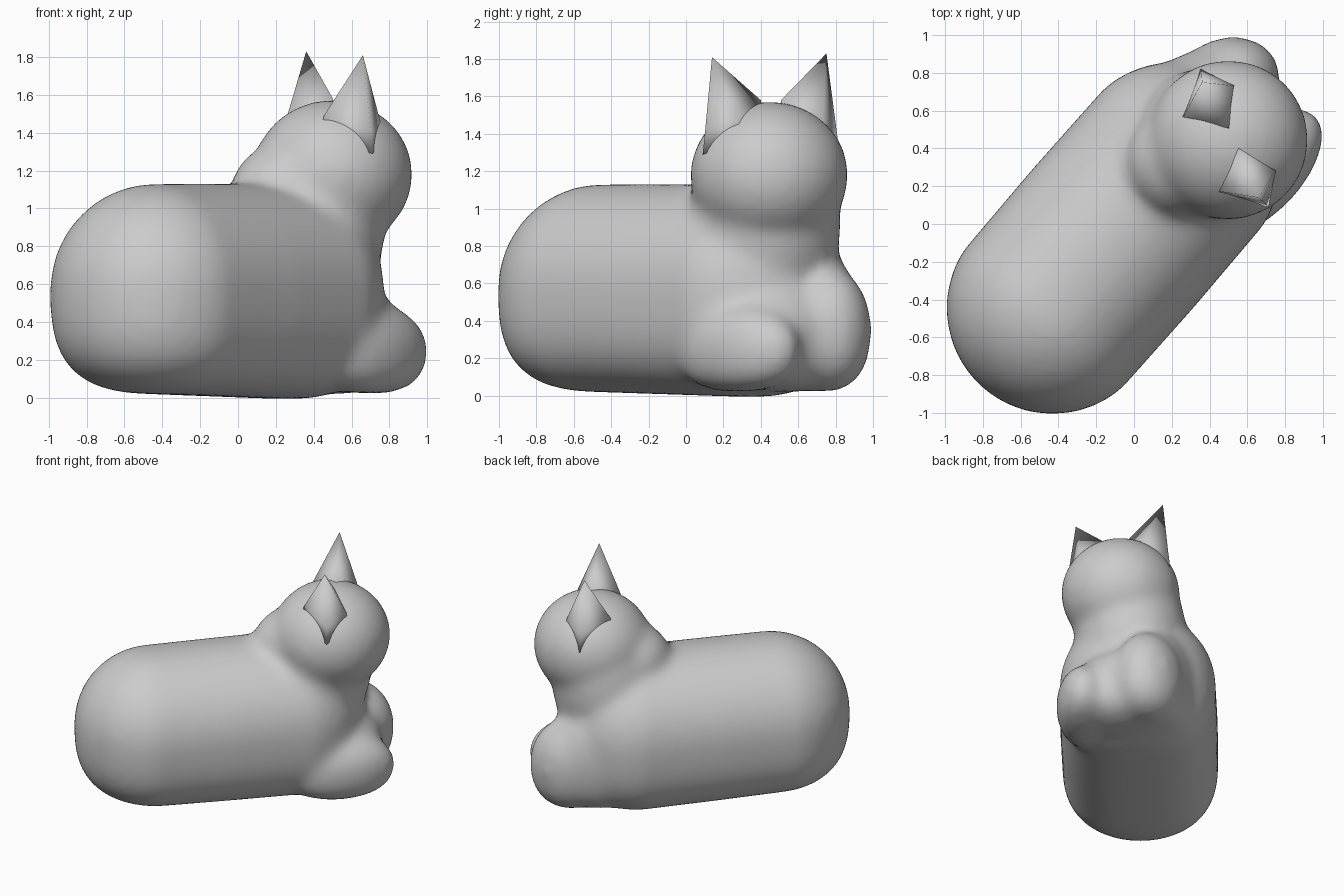
import bpy, bmesh, math
from mathutils import Vector, Matrix

if "Cube" in bpy.data.objects:
    bpy.data.objects.remove(bpy.data.objects["Cube"])

AXIS = math.atan2(0.755, 0.656)      # heading of the long body in plan


def blob(name, loc, radii, yaw=0.0, stretch=0.0, power_low=2.0, slope=0.0):
    """Ellipsoid, optionally stretched to a capsule, with a squarer underside."""
    bm = bmesh.new()
    bmesh.ops.create_uvsphere(bm, u_segments=40, v_segments=24, radius=1)
    for v in bm.verts:
        x, y, z = v.co
        p = power_low if z < 0 else 2.0
        k = (math.hypot(x, y) ** p + abs(z) ** p) ** (-1 / p)
        x, y, z = x * k, y * k, z * k
        sx = 0 if abs(x) < 1e-4 else math.copysign(stretch, x)
        px = x * radii[0] + sx
        v.co = (px, y * radii[1], z * radii[2] + (slope * px if z < 0 else 0) * abs(z))
    bm.transform(Matrix.Translation(loc) @ Matrix.Rotation(yaw, 4, 'Z'))
    me = bpy.data.meshes.new(name)
    bm.to_mesh(me)
    bm.free()
    ob = bpy.data.objects.new(name, me)
    bpy.context.collection.objects.link(ob)
    return ob


# Long loaf-shaped body with rounded ends
body = blob("body", (-0.11, -0.075, 0.57), (0.563, 0.563, 0.563), AXIS,
            stretch=0.49, power_low=2.9, slope=-0.025)
body.data.transform(Matrix.Translation((0, 0, 0)))
# Head, neck and nape
head = blob("head", (0.5, 0.445, 1.18), (0.425, 0.425, 0.395))
neck = blob("neck", (0.39, 0.42, 0.92), (0.39, 0.41, 0.52))
nape = blob("nape", (0.25, 0.33, 1.09), (0.29, 0.29, 0.26))
# Tucked front paws, left forearm and the low chest between them
right_paw = blob("right_paw", (0.70, 0.28, 0.26), (0.40, 0.2, 0.24), AXIS, power_low=2.6)
left_paw = blob("left_paw", (0.49, 0.745, 0.36), (0.29, 0.24, 0.34), math.radians(22), power_low=2.4)
left_arm = blob("left_arm", (0.31, 0.68, 0.42), (0.36, 0.22, 0.38), math.radians(25), power_low=2.4)
chest = blob("chest", (0.48, 0.52, 0.33), (0.34, 0.44, 0.31), AXIS, power_low=2.8)

# Fuse the soft parts into one skin
bpy.ops.object.select_all(action='DESELECT')
for ob in (body, head, neck, nape, right_paw, left_paw, left_arm, chest):
    ob.select_set(True)
bpy.context.view_layer.objects.active = body
bpy.ops.object.join()
remesh = body.modifiers.new("fuse", 'REMESH')
remesh.mode = 'VOXEL'
remesh.voxel_size = 0.03
remesh.use_smooth_shade = True
soften = body.modifiers.new("soften", 'SMOOTH')
soften.factor = 0.5
soften.iterations = 24

# Pointed ears with flared roots, one on each side of the head
E, F = Vector((0.44, -0.90, 0)), Vector((0.90, 0.44, 0))
centre = Vector((0.51, 0.445, 0))
rim = [(0.39, 0.02, 1.42), (0.25, 0.14, 1.48), (0.06, 0.02, 1.58), (0.22, -0.17, 1.49)]
for name, side, tip_z in (("right_ear", 1, 1.81), ("left_ear", -1, 1.83)):
    bm = bmesh.new()

    def place(e, f, z):
        return bm.verts.new(centre + E * e * side + F * f + Vector((0, 0, z)))

    tip = place(0.34, 0, tip_z)
    top = [place(*p) for p in rim]
    root = [place(0.22 + (e - 0.22) * 1.1, f * 1.2, z - 0.13) for e, f, z in rim]
    for i in range(4):
        j = (i + 1) % 4
        bm.faces.new((tip, top[i], top[j]))
        bm.faces.new((top[i], root[i], root[j], top[j]))
    bm.faces.new(root)
    bmesh.ops.recalc_face_normals(bm, faces=bm.faces)
    for face in bm.faces:
        face.smooth = True
    me = bpy.data.meshes.new(name)
    bm.to_mesh(me)
    bm.free()
    bpy.context.collection.objects.link(bpy.data.objects.new(name, me))
